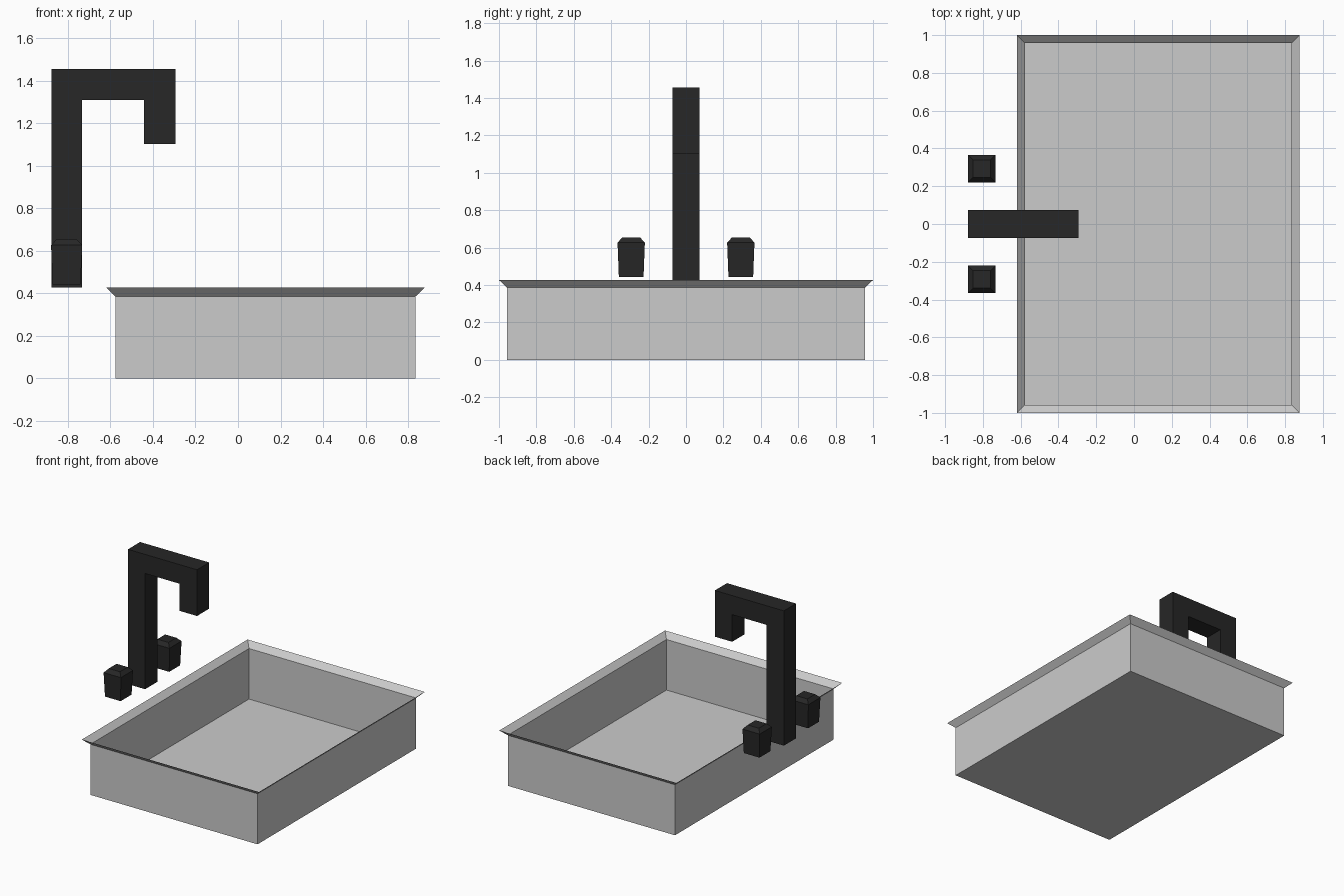
import bpy
import bmesh

if "Cube" in bpy.data.objects:
    bpy.data.objects.remove(bpy.data.objects["Cube"])

black = bpy.data.materials.new("black_metal")
black.diffuse_color = (0.02, 0.02, 0.02, 1)
black.use_nodes = True
black.node_tree.nodes["Principled BSDF"].inputs["Base Color"].default_value = black.diffuse_color


def finish(name, bm, mat=None, recalc=True):
    if recalc:
        bmesh.ops.recalc_face_normals(bm, faces=bm.faces)
    me = bpy.data.meshes.new(name)
    bm.to_mesh(me)
    bm.free()
    if mat:
        me.materials.append(mat)
    ob = bpy.data.objects.new(name, me)
    bpy.context.collection.objects.link(ob)
    return ob


def loft_rects(bm, sections, cap_top):
    """Stack rectangles (cx, cy, half_x, half_y, z) into a shell closed at the bottom."""
    rings = []
    for cx, cy, hx, hy, z in sections:
        rings.append([bm.verts.new((cx + sx * hx, cy + sy * hy, z))
                      for sx, sy in ((-1, -1), (1, -1), (1, 1), (-1, 1))])
    bm.faces.new(rings[0][::-1])
    for a, b in zip(rings, rings[1:]):
        for i in range(4):
            j = (i + 1) % 4
            bm.faces.new((a[i], a[j], b[j], b[i]))
    if cap_top:
        bm.faces.new(rings[-1])


# Basin: thin open tray with a flared rim
bm = bmesh.new()
loft_rects(bm, [(0.129, 0, 0.706, 0.957, 0.0),
                (0.129, 0, 0.706, 0.957, 0.386),
                (0.129, 0, 0.748, 1.0, 0.427)], cap_top=False)
finish("basin", bm, recalc=False)

# Faucet: hooked profile extruded across y
x0, x1, x2, x3 = -0.878, -0.733, -0.441, -0.295
profile = [(x0, 0.427), (x1, 0.427), (x1, 1.31), (x2, 1.31),
           (x2, 1.103), (x3, 1.103), (x3, 1.456), (x0, 1.456)]
bm = bmesh.new()
face = bm.faces.new([bm.verts.new((x, -0.073, z)) for x, z in profile])
res = bmesh.ops.extrude_face_region(bm, geom=[face])
bmesh.ops.translate(bm, vec=(0, 0.146, 0),
                    verts=[v for v in res["geom"] if isinstance(v, bmesh.types.BMVert)])
finish("faucet", bm, black)

# Knobs: tapered blocks with a chamfered top
for name, cy in (("left_knob", -0.293), ("right_knob", 0.293)):
    bm = bmesh.new()
    loft_rects(bm, [(-0.806, cy, h, h, z) for h, z in
                    ((0.066, 0.443), (0.073, 0.627), (0.047, 0.655))], cap_top=True)
    finish(name, bm, black)
